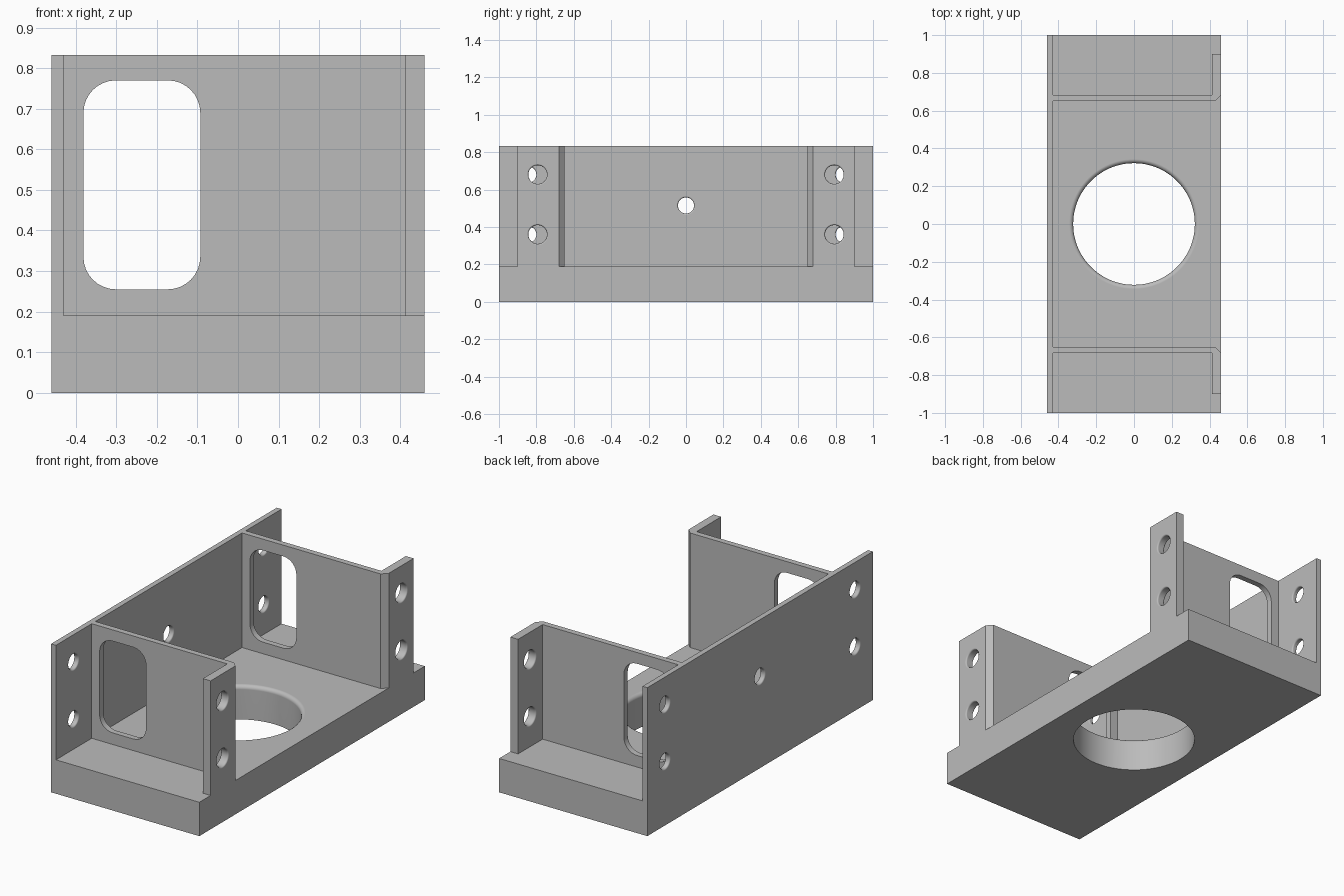
import bpy, bmesh
from math import sin, cos, pi, radians
from mathutils import Matrix

if "Cube" in bpy.data.objects:
    bpy.data.objects.remove(bpy.data.objects["Cube"])

HALF_X, FLOOR, TOP = 0.46, 0.19, 0.833
WALL_IN = -0.43

grey = bpy.data.materials.new("machined_grey")
grey.use_nodes = True
grey.diffuse_color = (0.5, 0.5, 0.5, 1)
grey.node_tree.nodes["Principled BSDF"].inputs["Base Color"].default_value = (0.5, 0.5, 0.5, 1)


def make_object(name, bm):
    bmesh.ops.recalc_face_normals(bm, faces=bm.faces)
    mesh = bpy.data.meshes.new(name)
    bm.to_mesh(mesh)
    bm.free()
    mesh.materials.append(grey)
    obj = bpy.data.objects.new(name, mesh)
    bpy.context.collection.objects.link(obj)
    return obj


def prism(name, points, low, high, matrix=Matrix()):
    """Extrude a flat outline from low to high along z, then place it."""
    bm = bmesh.new()
    face = bm.faces.new([bm.verts.new((x, y, low)) for x, y in points])
    new = bmesh.ops.extrude_face_region(bm, geom=[face])["geom"]
    bmesh.ops.translate(bm, verts=[v for v in new if isinstance(v, bmesh.types.BMVert)],
                        vec=(0, 0, high - low))
    bm.transform(matrix)
    return make_object(name, bm)


def rectangle(x0, x1, y0, y1):
    return [(x0, y0), (x1, y0), (x1, y1), (x0, y1)]


def hole_cutter(radius, low, high, fillet, both_ends, matrix, sides):
    """Lathed cutter whose flared ends leave a rounded hole rim."""
    arc = [(radius + fillet * (1 - cos(a)), high - fillet * (1 - sin(a)))
           for a in (i * pi / 8 for i in range(5))]
    upper = arc + [(radius + fillet, high + 0.05), (0, high + 0.05)]
    if both_ends:
        lower = [(r, low + high - h) for r, h in reversed(upper)]
    else:
        lower = [(0, low - 0.05), (radius, low - 0.05)]
    bm = bmesh.new()
    verts = [bm.verts.new((r, 0, h)) for r, h in lower + upper]
    edges = [bm.edges.new(pair) for pair in zip(verts, verts[1:])]
    bmesh.ops.spin(bm, geom=verts + edges, cent=(0, 0, 0), axis=(0, 0, 1),
                   angle=2 * pi, steps=sides)
    bmesh.ops.remove_doubles(bm, verts=bm.verts, dist=1e-5)
    bm.transform(matrix)
    return make_object("hole_cutter", bm)


def cross_hole(y, z, radius, x0, x1):
    place = Matrix.Translation((0, y, z)) @ Matrix.Rotation(pi / 2, 4, 'Y')
    return hole_cutter(radius, x0, x1, 0.008, True, place, 40)


def cut(obj, cutter):
    mod = obj.modifiers.new("cut", 'BOOLEAN')
    mod.operation, mod.solver, mod.object = 'DIFFERENCE', 'EXACT', cutter
    bpy.context.view_layer.objects.active = obj
    bpy.ops.object.modifier_apply(modifier=mod.name)
    bpy.data.objects.remove(cutter)


# Base plate with the large round opening
base = prism("base_plate", rectangle(-HALF_X, HALF_X, -1, 1), 0, FLOOR)
cut(base, hole_cutter(0.322, 0, FLOOR, 0.022, False, Matrix(), 96))

# Long side wall with its end holes and centre hole
side = prism("side_wall", rectangle(-HALF_X, WALL_IN, -1, 1), FLOOR, TOP)
for y in (-0.843, 0.843):
    for z in (0.36, 0.68):
        cut(side, cross_hole(y, z, 0.043, -HALF_X, WALL_IN))
cut(side, cross_hole(0, 0.515, 0.043, -HALF_X, WALL_IN))

# Cross wall ending in a chamfered corner and a bolting flange
outline = [(WALL_IN, -0.65), (0.43, -0.65), (HALF_X, -0.68), (HALF_X, -0.9),
           (0.412, -0.9), (0.412, -0.683), (WALL_IN, -0.683)]
cross = prism("flanged_cross_wall", outline, FLOOR, TOP)
for z in (0.36, 0.68):
    cut(cross, cross_hole(-0.793, z, 0.05, 0.412, HALF_X))

# Rounded window through the cross wall
R = 0.08
window = []
for i, (cx, cz) in enumerate(rectangle(-0.381 + R, -0.093 - R, 0.255 + R, 0.77 - R)):
    for k in range(9):
        a = pi + i * pi / 2 + k * pi / 16
        window.append((cx + R * cos(a), cz + R * sin(a)))
cut(cross, prism("window_cutter", window, 0.6, 0.75, Matrix.Rotation(pi / 2, 4, 'X')))

mirror = cross.modifiers.new("mirror", 'MIRROR')
mirror.use_axis = (False, True, False)
bpy.ops.object.modifier_apply(modifier=mirror.name)

# Smooth the hole walls, keep plate faces flat
for obj in (base, side, cross):
    bpy.ops.object.select_all(action='DESELECT')
    obj.select_set(True)
    bpy.context.view_layer.objects.active = obj
    bpy.ops.object.shade_smooth_by_angle(angle=radians(30))
    weighted = obj.modifiers.new("weighted_normals", 'WEIGHTED_NORMAL')
    weighted.keep_sharp = True
